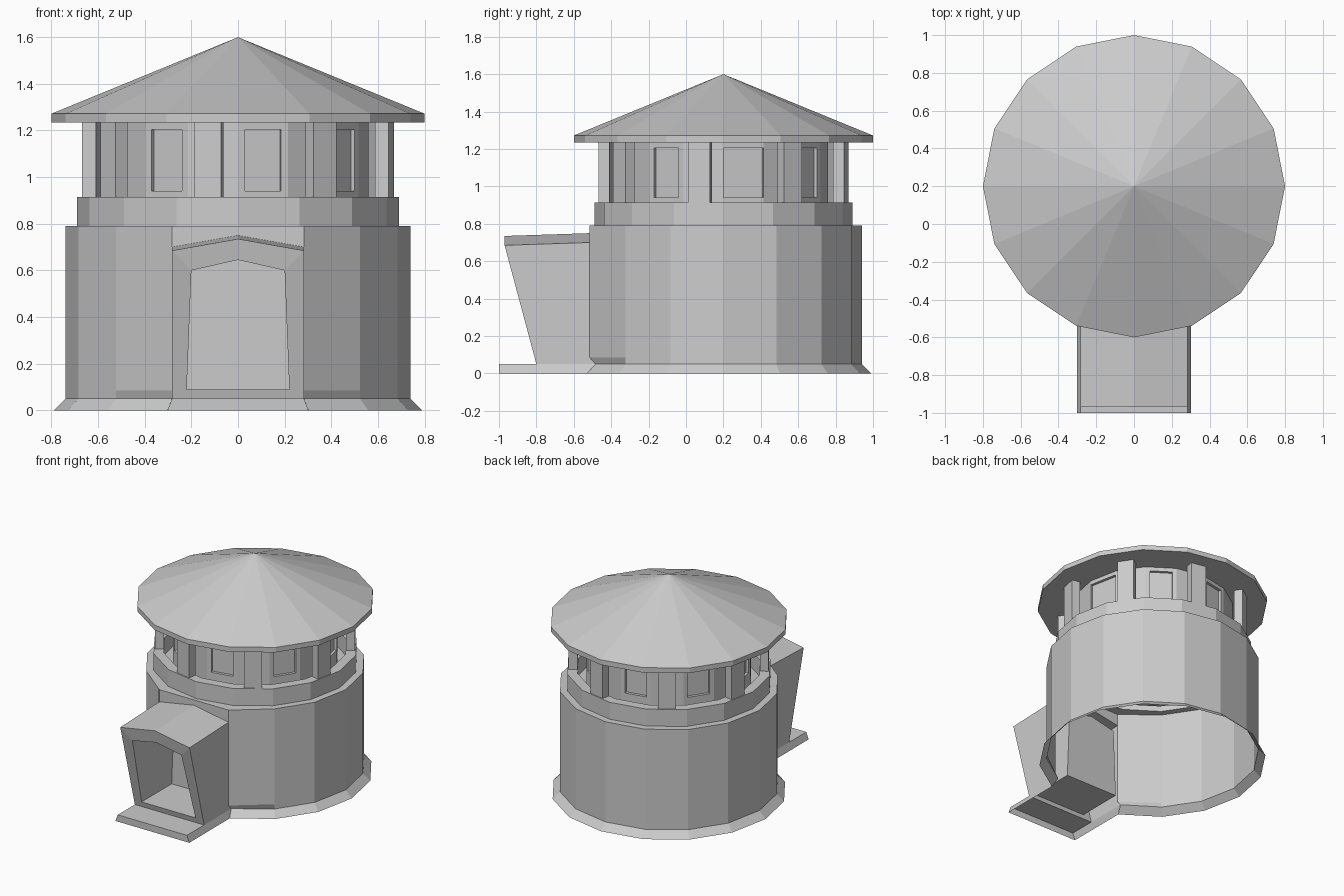
import bpy
import bmesh
import math
from mathutils import Matrix, Vector

SIDES = 16
AXIS_Y = 0.2
FRONT = 12            # index of the ring corner that faces the front
WALL_Y = -0.515       # flat wall behind the porch

cube = bpy.data.objects.get("Cube")
if cube:
    bpy.data.objects.remove(cube, do_unlink=True)

stone = bpy.data.materials.new("plain_grey")
stone.use_nodes = True
stone.diffuse_color = (0.6, 0.6, 0.6, 1)
stone.node_tree.nodes["Principled BSDF"].inputs["Base Color"].default_value = (0.6, 0.6, 0.6, 1)


def finish(bm, name):
    mesh = bpy.data.meshes.new(name)
    bm.to_mesh(mesh)
    bm.free()
    mesh.materials.append(stone)
    obj = bpy.data.objects.new(name, mesh)
    bpy.context.scene.collection.objects.link(obj)
    return obj


def lathe(profile):
    """Sixteen-sided rings from (radius, height) pairs, joined by quads."""
    bm = bmesh.new()
    rings = []
    for r, z in profile:
        rings.append([bm.verts.new((r * math.cos(i * math.tau / SIDES),
                                    AXIS_Y + r * math.sin(i * math.tau / SIDES), z))
                      for i in range(SIDES)])
    bands = []
    for low, high in zip(rings, rings[1:]):
        bands.append([bm.faces.new((low[i], low[(i + 1) % SIDES],
                                    high[(i + 1) % SIDES], high[i]))
                      for i in range(SIDES)])
    return bm, rings, bands


# Tower wall: flared foot, wall, parapet and gallery deck, open underneath
bm, rings, bands = lathe([(0.79, 0), (0.74, 0.05), (0.74, 0.085), (0.74, 0.79),
                          (0.69, 0.79), (0.69, 0.915), (0.62, 0.915), (0.62, 0.79)])
bm.faces.new(rings[-1])
for ring in rings[2:4]:
    for i in (FRONT - 1, FRONT, FRONT + 1):
        ring[i].co.y = WALL_Y
doorway = [band[i] for band in bands[:3] for i in (FRONT - 1, FRONT)]
bmesh.ops.delete(bm, geom=doorway, context='FACES')
finish(bm, "tower_wall")

# Lookout room with a recessed window in every other facet
bm, rings, bands = lathe([(0.56, 0.79), (0.56, 1.235)])
for i in range(0, SIDES, 2):
    face = bands[0][i]
    bmesh.ops.inset_individual(bm, faces=[face], thickness=0.043, depth=0)
    for v in face.verts:
        v.co.z = 0.94 if v.co.z < 1 else 1.205
    bm.normal_update()
    bmesh.ops.inset_individual(bm, faces=[face], thickness=0.0005, depth=-0.02)
finish(bm, "lookout_room")

# Posts standing on the parapet, in front of the plain facets
for k in range(8):
    angle = math.radians(-11.25 + 45 * k)
    bm = bmesh.new()
    bmesh.ops.create_cube(bm, size=1)
    place = (Matrix.Translation((0, AXIS_Y, 0)) @ Matrix.Rotation(angle, 4, 'Z')
             @ Matrix.Translation((0.64, 0, 1.075))
             @ Matrix.Diagonal((0.06, 0.118, 0.32, 1)))
    bmesh.ops.transform(bm, matrix=place, verts=bm.verts)
    finish(bm, f"gallery_post_{k + 1}")

# Conical roof with a thin rim and a flat underside
bm, rings, bands = lathe([(0.8, 1.235), (0.8, 1.272)])
bm.faces.new(reversed(rings[0]))
apex = bm.verts.new((0, AXIS_Y, 1.6))
for i in range(SIDES):
    bm.faces.new((rings[1][i], rings[1][(i + 1) % SIDES], apex))
finish(bm, "roof")


def mirrored(name, points, faces):
    """Half a part on the +x side, mirrored across the middle."""
    bm = bmesh.new()
    verts = {key: bm.verts.new(co) for key, co in points.items()}
    for keys in faces:
        bm.faces.new([verts[k] for k in keys.split()])
    obj = finish(bm, name)
    mod = obj.modifiers.new("mirror", 'MIRROR')
    mod.use_clip = True
    return obj


def slant(z):
    return -0.80 - 0.17 * (z - 0.05) / 0.635


# Porch: leaning front frame, gabled top, recessed doorway box
W = 0.283
porch = {
    "sill": (W, -0.80, 0.05), "sill_mid": (0, -0.80, 0.05),
    "eave": (W, -0.97, 0.685), "ridge": (0, -0.97, 0.735),
    "foot": (W, -0.484, 0.05), "heel": (W, WALL_Y, 0.085),
    "eave_back": (W, WALL_Y, 0.70), "ridge_back": (0, WALL_Y, 0.75),
    "wall_top": (W, WALL_Y, 0.79), "wall_mid": (0, WALL_Y, 0.79),
}
for key, x, z in (("floor", 0.22, 0.09), ("floor_mid", 0, 0.09),
                  ("head", 0.2, 0.60), ("peak", 0, 0.645)):
    porch[key] = (x, slant(z), z)
    porch[key + "_in"] = (x, -0.46, z)
mirrored("porch", porch, [
    "sill foot heel eave_back eave",
    "eave eave_back ridge_back ridge",
    "eave_back wall_top wall_mid ridge_back",
    "sill_mid sill floor floor_mid",
    "sill eave head floor",
    "eave ridge peak head",
    "floor_mid floor floor_in floor_mid_in",
    "floor head head_in floor_in",
    "head peak peak_in head_in",
    "floor_mid_in floor_in head_in peak_in",
])

# Doorstep: low slab shell joining the flared foot
mirrored("doorstep", {
    "low": (0.302, -1, 0), "low_mid": (0, -1, 0), "low_back": (0.302, -0.53, 0),
    "top": (W, -1, 0.05), "top_mid": (0, -1, 0.05), "top_back": (W, -0.484, 0.05),
    "sill": (W, -0.80, 0.05), "sill_mid": (0, -0.80, 0.05),
}, [
    "low_mid low top top_mid",
    "low low_back top_back sill top",
    "top_mid top sill sill_mid",
])
